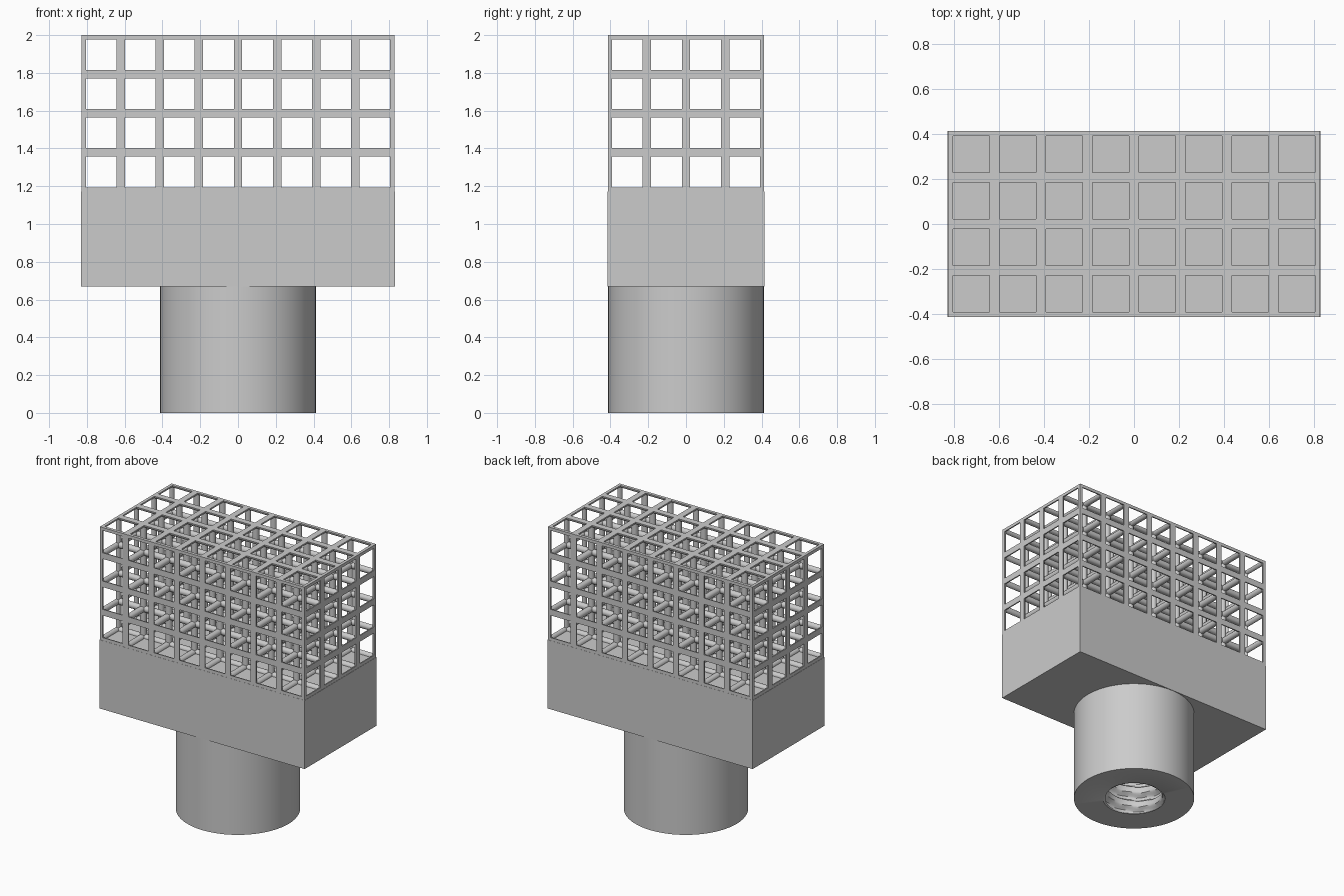
import bpy, bmesh, math
from mathutils import Vector, Matrix

if "Cube" in bpy.data.objects:
    bpy.data.objects.remove(bpy.data.objects["Cube"], do_unlink=True)

# Single grey material
GREY = (0.6, 0.6, 0.6, 1)
mat = bpy.data.materials.new("plain grey")
mat.use_nodes = True
mat.diffuse_color = GREY
mat.node_tree.nodes["Principled BSDF"].inputs["Base Color"].default_value = GREY

HALF_X, HALF_Y = 0.83, 0.415
BLOCK_LOW, BLOCK_TOP, TOP = 0.67, 1.172, 2.0
SOCKET_R = 0.412


def finish(bm, name, smooth=True):
    bmesh.ops.recalc_face_normals(bm, faces=bm.faces[:])
    mesh = bpy.data.meshes.new(name)
    bm.to_mesh(mesh)
    bm.free()
    mesh.materials.append(mat)
    ob = bpy.data.objects.new(name, mesh)
    bpy.context.collection.objects.link(ob)
    if smooth:
        bpy.ops.object.select_all(action="DESELECT")
        ob.select_set(True)
        bpy.context.view_layer.objects.active = ob
        bpy.ops.object.shade_smooth_by_angle(angle=math.radians(35))
    return ob


# Solid block
bm = bmesh.new()
size = Vector((2 * HALF_X, 2 * HALF_Y, BLOCK_TOP - BLOCK_LOW))
bmesh.ops.create_cube(bm, size=1, matrix=Matrix.Translation((0, 0, (BLOCK_TOP + BLOCK_LOW) / 2))
                      @ Matrix.Diagonal(size).to_4x4())
finish(bm, "block", smooth=False)

# Cubic lattice of round struts, trimmed flat at its bounding box
low = Vector((-HALF_X + 0.002, -HALF_Y + 0.001, BLOCK_TOP))
high = Vector((HALF_X - 0.002, HALF_Y - 0.001, TOP))
cells = (8, 4, 4)
STRUT_R, SIDES = 0.0228, 16
bm = bmesh.new()
for axis in range(3):
    u, v = (axis + 1) % 3, (axis + 2) % 3
    length = high[axis] - low[axis] + 0.1
    direction = Vector([float(k == axis) for k in range(3)])
    turn = direction.to_track_quat("Z", "Y").to_matrix().to_4x4()
    spin = Matrix.Rotation(math.pi / SIDES, 4, "Z")
    for i in range(cells[u] + 1):
        for j in range(cells[v] + 1):
            pos = (low + high) / 2
            pos[u] = low[u] + (high[u] - low[u]) * i / cells[u]
            pos[v] = low[v] + (high[v] - low[v]) * j / cells[v]
            bmesh.ops.create_cone(bm, cap_ends=True, segments=SIDES, radius1=STRUT_R,
                                  radius2=STRUT_R, depth=length,
                                  matrix=Matrix.Translation(pos) @ turn @ spin)
for axis in range(3):
    for corner, sign in ((low, -1), (high, 1)):
        normal = Vector([sign * float(k == axis) for k in range(3)])
        cut = bmesh.ops.bisect_plane(bm, geom=bm.verts[:] + bm.edges[:] + bm.faces[:],
                                     dist=1e-6, plane_co=corner, plane_no=normal,
                                     clear_outer=True)
        rim = [g for g in cut["geom_cut"] if isinstance(g, bmesh.types.BMEdge)]
        bmesh.ops.edgeloop_fill(bm, edges=rim)
finish(bm, "lattice")

# Round socket with an internally threaded blind bore
SEGS, PITCH, STEPS, DEPTH = 64, 0.11, 10, 0.6
MINOR, MAJOR = 0.193, 0.225


def bore_radius(turn, z):
    phase = (z / PITCH - turn) % 1
    wave = min(max(1.5 - abs(phase - 0.5) * 5, 0), 1)
    return MINOR + (MAJOR - MINOR) * wave


bm = bmesh.new()


def ring(radius, z):
    verts = []
    for k in range(SEGS):
        a = math.tau * k / SEGS
        r = radius(k / SEGS, z) if callable(radius) else radius
        verts.append(bm.verts.new((r * math.cos(a), r * math.sin(a), z)))
    return verts


rings = [ring(SOCKET_R, BLOCK_LOW), ring(SOCKET_R, 0), ring(0.213, 0)]
rows = round(DEPTH / PITCH * STEPS)
rings += [ring(bore_radius, DEPTH * n / rows) for n in range(1, rows + 1)]
for a, b in zip(rings, rings[1:]):
    for k in range(SEGS):
        n = (k + 1) % SEGS
        bm.faces.new((a[k], a[n], b[n], b[k]))
bm.faces.new(rings[0])
bm.faces.new(rings[-1])
finish(bm, "threaded_socket")
